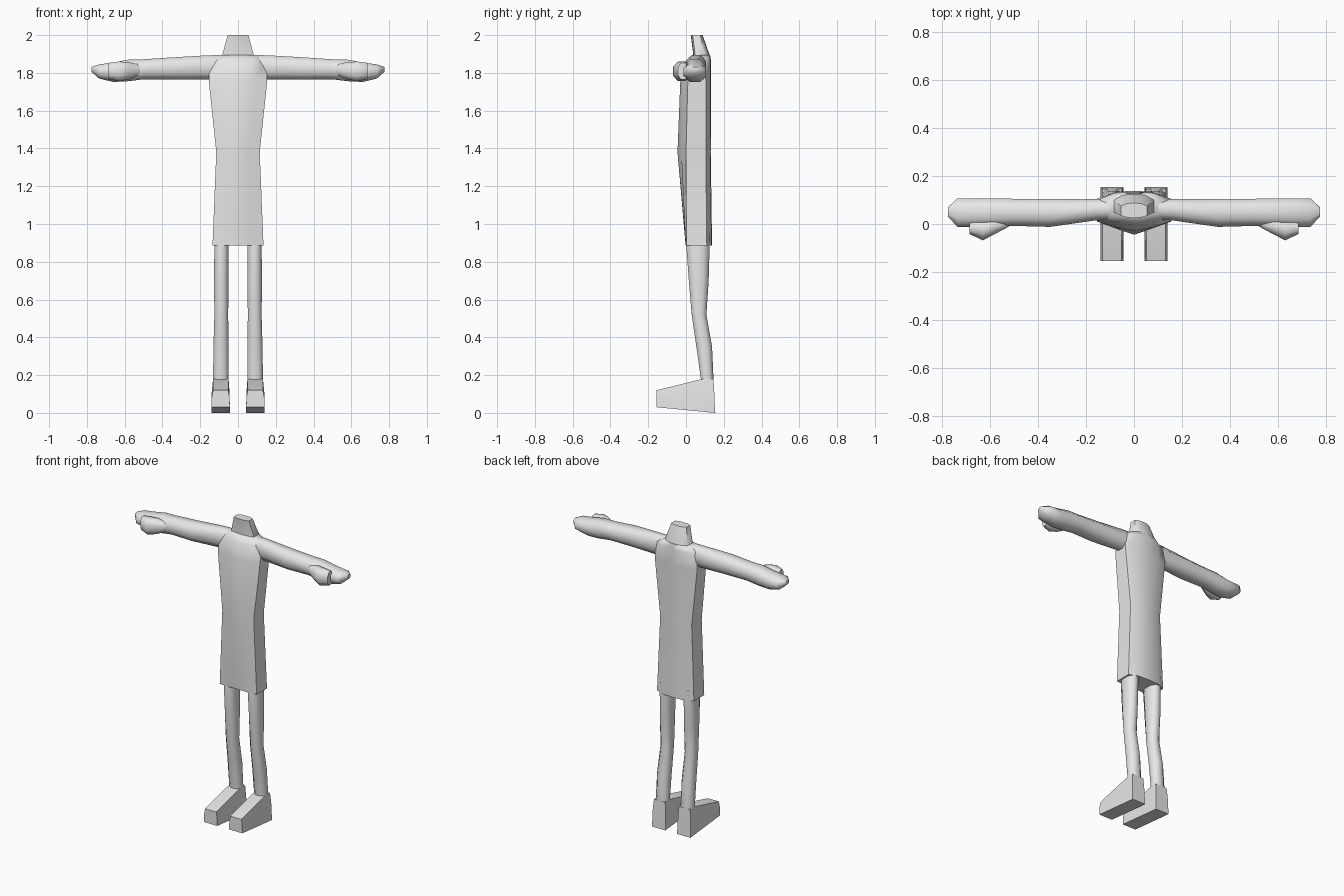
import bpy, bmesh, math
from mathutils import Vector

if "Cube" in bpy.data.objects:
    bpy.data.objects.remove(bpy.data.objects["Cube"])

grey = bpy.data.materials.new("plain grey")
grey.diffuse_color = (0.8, 0.8, 0.8, 1)
grey.use_nodes = True
grey.node_tree.nodes["Principled BSDF"].inputs["Base Color"].default_value = grey.diffuse_color


def loft(name, rings, angle=60, side=1):
    """Skin a list of equal-length point rings and cap both ends."""
    bm = bmesh.new()
    vs = [[bm.verts.new((p[0] * side, p[1], p[2])) for p in r] for r in rings]
    n = len(vs[0])
    for a, b in zip(vs, vs[1:]):
        for i in range(n):
            j = (i + 1) % n
            bm.faces.new((a[i], a[j], b[j], b[i]))
    bm.faces.new(vs[0])
    bm.faces.new(vs[-1])
    bmesh.ops.recalc_face_normals(bm, faces=bm.faces)
    me = bpy.data.meshes.new(name)
    bm.to_mesh(me)
    bm.free()
    me.materials.append(grey)
    ob = bpy.data.objects.new(name, me)
    bpy.context.collection.objects.link(ob)
    bpy.ops.object.select_all(action='DESELECT')
    ob.select_set(True)
    bpy.context.view_layer.objects.active = ob
    bpy.ops.object.shade_smooth_by_angle(angle=math.radians(angle))
    return ob


def octagon(a0, a1, b0, b1, cut=0.27):
    """Chamfered rectangle as eight (a, b) pairs."""
    da, db = (a1 - a0) * cut, (b1 - b0) * cut
    return [(a0 + da, b0), (a1 - da, b0), (a1, b0 + db), (a1, b1 - db),
            (a1 - da, b1), (a0 + da, b1), (a0, b1 - db), (a0, b0 + db)]


def body_ring(z, w, ridge, front, rear, back):
    """Ten-point section with a ridge along the chest and a narrower back."""
    half = [(0.5 * w, (ridge + front) / 2 - 0.003), (w, front), (w, rear), (0.55 * w, back)]
    right = [(x, y, z) for x, y in half]
    left = [(-x, y, z) for x, y in reversed(half)]
    return [(0, ridge, z)] + right + [(0, back + 0.003, z)] + left


# Tunic: hem, waist, armpit, shoulder
loft("tunic", [body_ring(*r) for r in (
    (0.885, 0.135, 0.0, 0.002, 0.11, 0.135),
    (1.38, 0.115, -0.045, 0.0, 0.105, 0.128),
    (1.76, 0.155, -0.03, 0.01, 0.105, 0.13),
    (1.86, 0.15, -0.005, 0.025, 0.10, 0.13),
    (1.895, 0.10, 0.03, 0.04, 0.095, 0.125))])

# Neck stub
loft("neck", [body_ring(*r) for r in (
    (1.86, 0.09, 0.035, 0.045, 0.10, 0.128),
    (1.90, 0.082, 0.038, 0.048, 0.10, 0.12),
    (2.0, 0.055, 0.025, 0.035, 0.075, 0.085))])

# Arm and hand sections: x, y range, z range
arm = ((0.06, 0.02, 0.105, 1.77, 1.895), (0.16, 0.015, 0.105, 1.765, 1.893),
       (0.35, -0.012, 0.105, 1.765, 1.882), (0.50, -0.008, 0.105, 1.766, 1.872),
       (0.58, -0.010, 0.107, 1.756, 1.870), (0.66, -0.012, 0.107, 1.752, 1.855),
       (0.735, -0.012, 0.107, 1.77, 1.845), (0.775, 0.03, 0.07, 1.805, 1.832))

# Curled thumb sections in front of the hand
thumb = ((0.52, -0.010, 0.03, 1.79, 1.845), (0.58, -0.042, 0.03, 1.765, 1.857),
         (0.63, -0.068, 0.02, 1.757, 1.86), (0.685, -0.042, 0.01, 1.765, 1.853))

# Leg sections: z, x range, y range
leg = ((0.95, 0.05, 0.122, 0.01, 0.125), (0.88, 0.05, 0.125, 0.002, 0.125),
       (0.70, 0.05, 0.127, 0.015, 0.12), (0.52, 0.052, 0.125, 0.03, 0.108),
       (0.35, 0.05, 0.13, 0.055, 0.138), (0.17, 0.05, 0.132, 0.08, 0.146),
       (0.08, 0.048, 0.135, 0.085, 0.15))

# Foot sections from heel to toe: y bottom, z bottom, y top, z top, top x range
foot = ((0.155, 0.0, 0.146, 0.18, 0.05, 0.132),
        (0.08, 0.007, 0.08, 0.178, 0.05, 0.132),
        (-0.155, 0.03, -0.155, 0.12, 0.052, 0.132))

for tag, s in (("left", 1), ("right", -1)):
    loft(tag + "_arm", [[(x, y, z) for y, z in octagon(*r)] for x, *r in arm], side=s)
    loft(tag + "_thumb", [[(x, y, z) for y, z in octagon(*r)] for x, *r in thumb], side=s)
    loft(tag + "_leg", [[(x, y, z) for x, y in octagon(*r)] for z, *r in leg], side=s)
    rings = []
    for yb, zb, yt, zt, x0, x1 in foot:
        ym, zm = yb + (yt - yb) * 0.6, zb + (zt - zb) * 0.6
        rings.append([(0.043, yb, zb), (0.14, yb, zb), (0.139, ym, zm),
                      (x1, yt, zt), (x0, yt, zt), (0.045, ym, zm)])
    loft(tag + "_foot", rings, angle=45, side=s)
